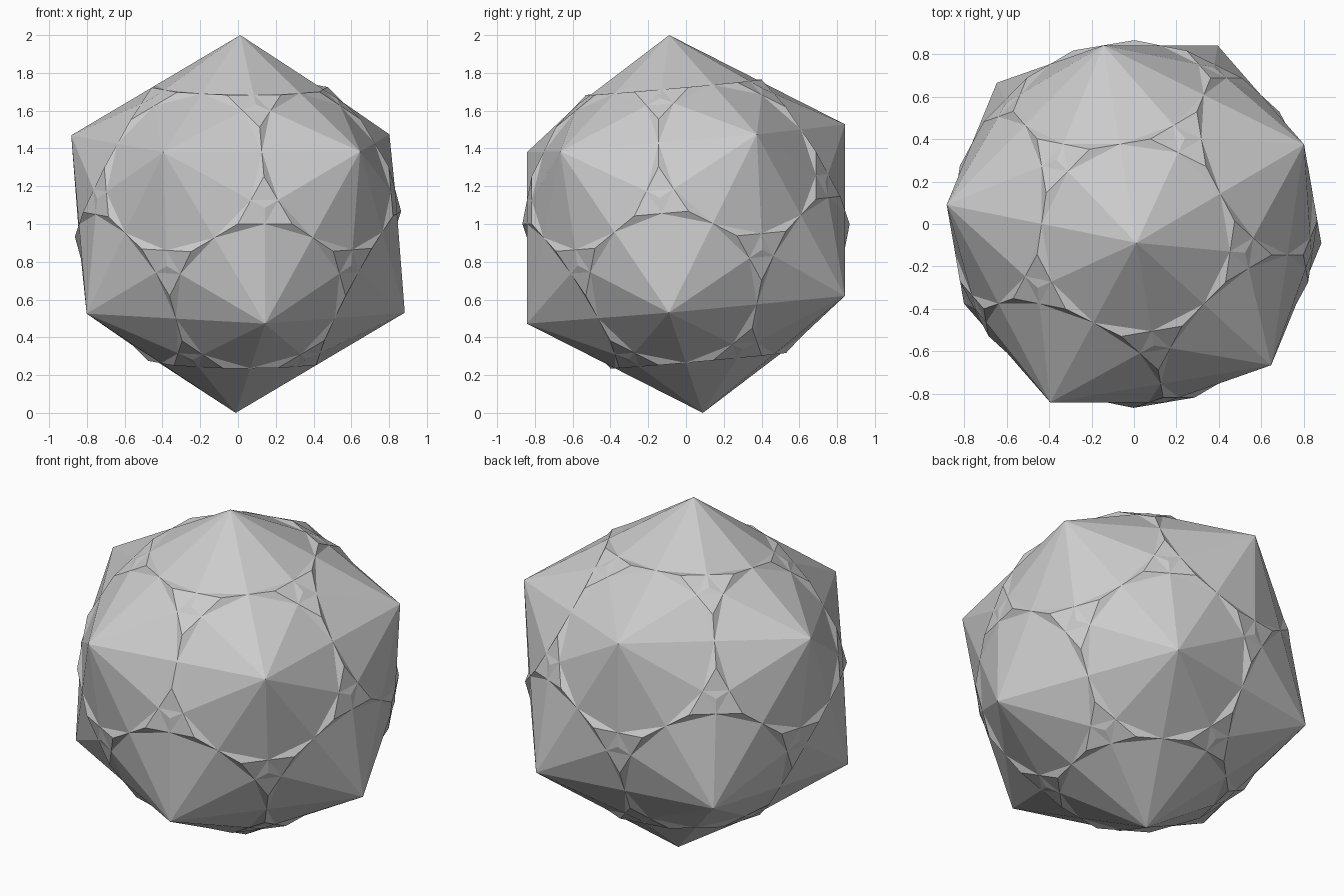
import bpy, bmesh
from math import sqrt, cos, sin, tau
from mathutils import Vector

if "Cube" in bpy.data.objects:
    bpy.data.objects.remove(bpy.data.objects["Cube"])

# Tilted frame: a is the top spike's axis, b points towards one of its neighbours
a = Vector((0.012, -0.089, 1.0)).normalized()
b = Vector((-0.88, 0.09, 0.47))
b = (b - a * b.dot(a)).normalized()
c = a.cross(b)
R5 = 1 / a.z                      # spike radius, so the height is exactly 2
MID = R5 * 0.850651               # shared midsphere radius
CENTRE = Vector((0, 0, 1))


def hull(points):
    bm = bmesh.new()
    for p in points:
        bm.verts.new(p)
    bmesh.ops.convex_hull(bm, input=bm.verts[:])
    bmesh.ops.dissolve_limit(bm, angle_limit=0.01, verts=bm.verts[:], edges=bm.edges[:])
    bmesh.ops.recalc_face_normals(bm, faces=bm.faces[:])
    return bm


def dual_points(bm):
    # one point per face plane, reciprocal in the midsphere
    return [f.normal * MID ** 2 / f.normal.dot(f.verts[0].co) for f in bm.faces]


def add_object(bm, name):
    bmesh.ops.translate(bm, vec=CENTRE, verts=bm.verts[:])
    me = bpy.data.meshes.new(name)
    bm.to_mesh(me)
    bm.free()
    bpy.context.collection.objects.link(bpy.data.objects.new(name, me))


# Twelve tall spikes: icosahedron corners
spikes = [a]
for k in range(5):
    t = tau * k / 5
    spikes.append(a / sqrt(5) + (b * cos(t) + c * sin(t)) * 2 / sqrt(5))
spikes = [v * R5 * s for v in spikes for s in (1, -1)]

# Twenty low peaks over the icosahedron faces
ico = hull(spikes)
inradius = MID / 2.9271 * sqrt(2.96945 ** 2 - 1 / 3)
low_peaks = [f.normal * MID ** 2 / inradius for f in ico.faces]
ico.free()

# Triakis icosahedron and its dual truncated dodecahedron, interpenetrating
triakis = hull(spikes + low_peaks)
truncated = hull(dual_points(triakis))
add_object(triakis, "spiked_solid")
add_object(truncated, "truncated_solid")
